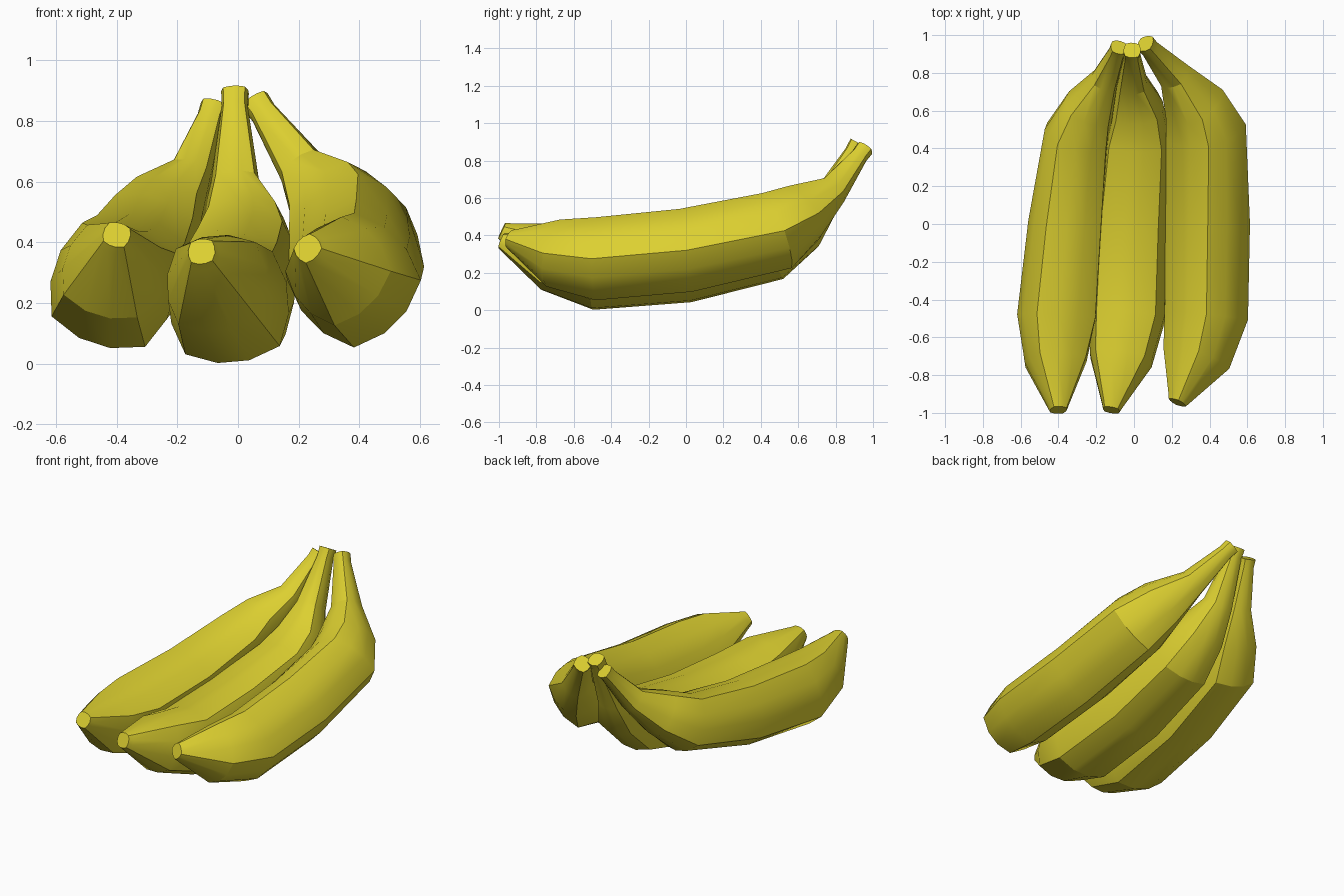
import bpy
import bmesh
from math import cos, sin, radians, tau
from mathutils import Vector

cube = bpy.data.objects.get("Cube")
if cube:
    bpy.data.objects.remove(cube, do_unlink=True)

# One peel colour
PEEL = (0.72, 0.63, 0.03, 1.0)
peel = bpy.data.materials.new("banana yellow")
peel.use_nodes = True
peel.diffuse_color = PEEL
bsdf = peel.node_tree.nodes["Principled BSDF"]
bsdf.inputs["Base Color"].default_value = PEEL
bsdf.inputs["Roughness"].default_value = 0.7

SIDES = 12


def banana(name, path, radii, turn):
    """Loft a four-ridged section along a path from blossom tip to stem end."""
    points = [Vector(p) for p in path]
    # Slim collars just inside both ends
    points.insert(1, points[0].lerp(points[1], 0.1))
    points.insert(-1, points[-1].lerp(points[-2], 0.16))
    radii = [radii[0], radii[0] * 1.25, *radii[1:-1], radii[-1] * 0.95, radii[-1]]

    bm = bmesh.new()
    rings = []
    for i, (centre, radius) in enumerate(zip(points, radii)):
        before = centre - points[max(i - 1, 0)]
        after = points[min(i + 1, len(points) - 1)] - centre
        along = (before.normalized() + after.normalized()).normalized()
        across = along.cross(Vector((0, 0, 1))).normalized()
        up = across.cross(along)
        ring = []
        for k in range(SIDES):
            angle = tau * k / SIDES + radians(turn)
            r = radius * (1.0 if k % 3 == 0 else 0.91)
            ring.append(bm.verts.new(centre + r * (cos(angle) * across + sin(angle) * up)))
        rings.append(ring)

    for a, b in zip(rings, rings[1:]):
        for k in range(SIDES):
            n = (k + 1) % SIDES
            bm.faces.new((a[k], a[n], b[n], b[k]))
    bm.faces.new(rings[0])
    bm.faces.new(rings[-1])
    bmesh.ops.recalc_face_normals(bm, faces=bm.faces)

    mesh = bpy.data.meshes.new(name)
    bm.to_mesh(mesh)
    bm.free()
    mesh.materials.append(peel)
    obj = bpy.data.objects.new(name, mesh)
    bpy.context.collection.objects.link(obj)
    bpy.ops.object.select_all(action="DESELECT")
    obj.select_set(True)
    bpy.context.view_layer.objects.active = obj
    bpy.ops.object.shade_smooth_by_angle(angle=radians(25))


# Stations: tip, taper, belly, middle, shoulder, taper, neck, stem end
banana("right_banana",
       [(-.40, -.985, .425), (-.415, -.73, .305), (-.41, -.49, .26), (-.365, 0, .3),
        (-.305, .46, .4), (-.24, .61, .505), (-.157, .76, .62), (-.08, .935, .845)],
       [.05, .18, .23, .215, .19, .15, .08, .05], 27)

banana("middle_banana",
       [(-.12, -.985, .37), (-.07, -.72, .265), (-.03, -.48, .2), (-.01, 0, .235),
        (.02, .45, .33), (.015, .62, .445), (-.01, .75, .59), (-.01, .92, .895)],
       [.05, .187, .222, .217, .198, .155, .09, .051], 50)

banana("left_banana",
       [(.23, -.945, .38), (.33, -.71, .305), (.383, -.48, .275), (.39, 0, .32),
        (.38, .485, .425), (.32, .63, .52), (.215, .785, .635), (.06, .955, .862)],
       [.05, .183, .222, .224, .216, .17, .09, .053], 0)
